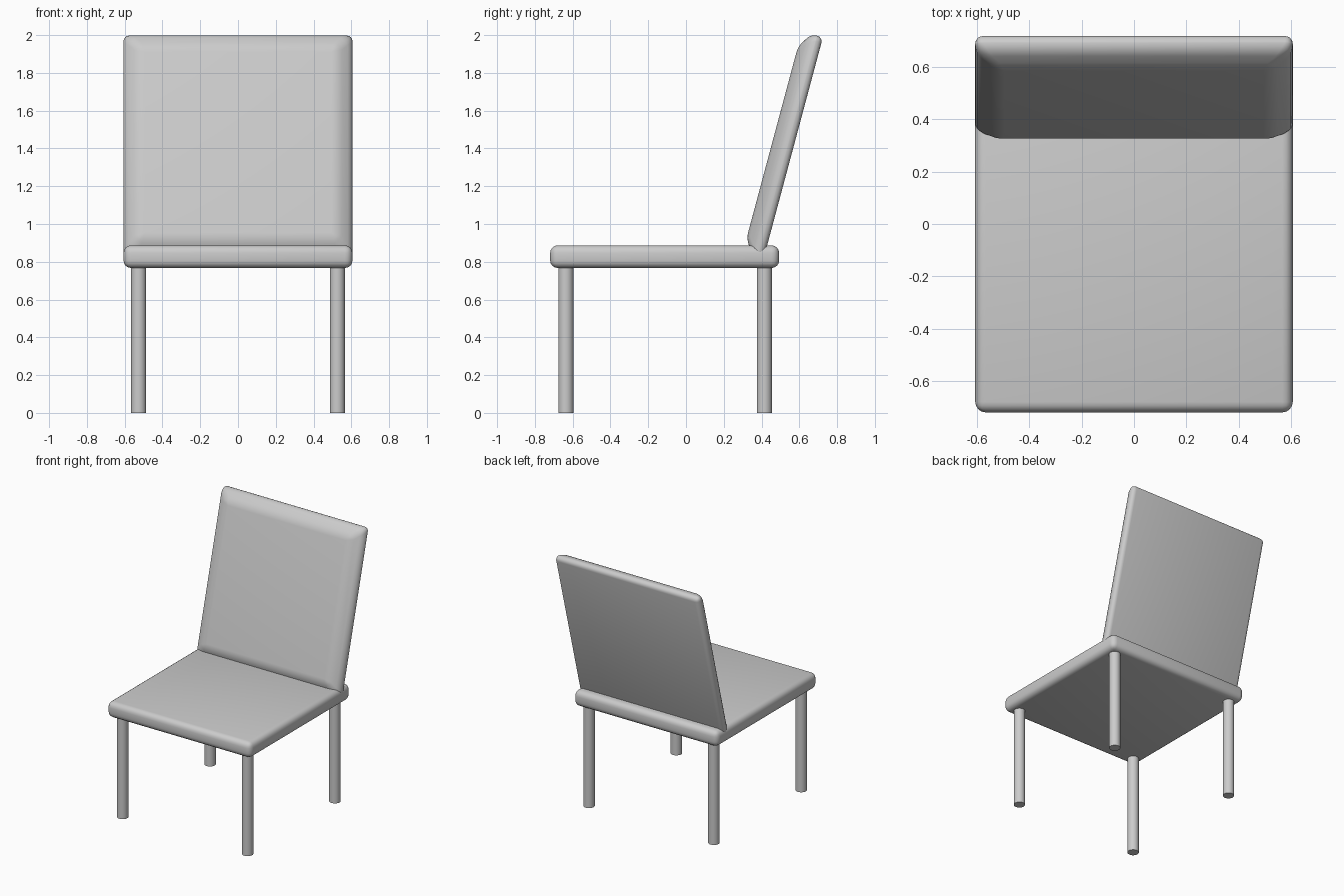
import bpy
import bmesh
from math import radians
from mathutils import Matrix

cube = bpy.data.objects.get("Cube")
if cube:
    bpy.data.objects.remove(cube, do_unlink=True)

grey = bpy.data.materials.new("light_grey")
grey.use_nodes = True
colour = (0.6, 0.6, 0.6, 1)
grey.diffuse_color = colour
grey.node_tree.nodes["Principled BSDF"].inputs["Base Color"].default_value = colour

HALF = 0.606      # half width of both cushions
SEAT_TOP = 0.887
THICK = 0.12


def finish(name, bm, matrix):
    """Turn a bmesh into a smooth-shaded object."""
    bmesh.ops.recalc_face_normals(bm, faces=bm.faces[:])
    bm.transform(matrix)
    mesh = bpy.data.meshes.new(name)
    bm.to_mesh(mesh)
    bm.free()
    mesh.materials.append(grey)
    obj = bpy.data.objects.new(name, mesh)
    bpy.context.collection.objects.link(obj)
    bpy.ops.object.select_all(action="DESELECT")
    obj.select_set(True)
    bpy.context.view_layer.objects.active = obj
    bpy.ops.object.shade_smooth_by_angle(angle=radians(40))
    return obj


def cushion(name, levels, radius, matrix):
    """Stack square rings (half size, height) and round every edge."""
    bm = bmesh.new()
    rings = []
    for half, z in levels:
        corners = [(-half, -half), (half, -half), (half, half), (-half, half)]
        rings.append([bm.verts.new((x, y, z)) for x, y in corners])
    bm.faces.new(rings[0][::-1])
    bm.faces.new(rings[-1])
    for low, high in zip(rings, rings[1:]):
        for i in range(4):
            j = (i + 1) % 4
            bm.faces.new((low[i], low[j], high[j], high[i]))
    bmesh.ops.bevel(bm, geom=bm.edges[:], offset=radius, segments=4,
                    profile=0.5, affect="EDGES", clamp_overlap=True)
    return finish(name, bm, matrix)


# Seat: a rounded square slab
cushion("seat", [(HALF, 0), (HALF, THICK)], 0.04,
        Matrix.Translation((0, -0.113, SEAT_TOP - THICK)))

# Backrest: flat behind, chamfered towards the front, leaning back
cushion("backrest", [(HALF, 0), (HALF, 0.064), (0.525, 0.115)], 0.03,
        Matrix.Translation((0, 0.568, 1.403)) @ Matrix.Rotation(radians(75), 4, "X"))

# Legs: four straight round posts
LEG_HEIGHT = 0.8
for side, x in (("right", -0.526), ("left", 0.526)):
    for end, y in (("front", -0.636), ("back", 0.415)):
        bm = bmesh.new()
        bmesh.ops.create_cone(bm, cap_ends=True, segments=32, radius1=0.04,
                              radius2=0.04, depth=LEG_HEIGHT)
        finish(f"{end}_{side}_leg", bm, Matrix.Translation((x, y, LEG_HEIGHT / 2)))
